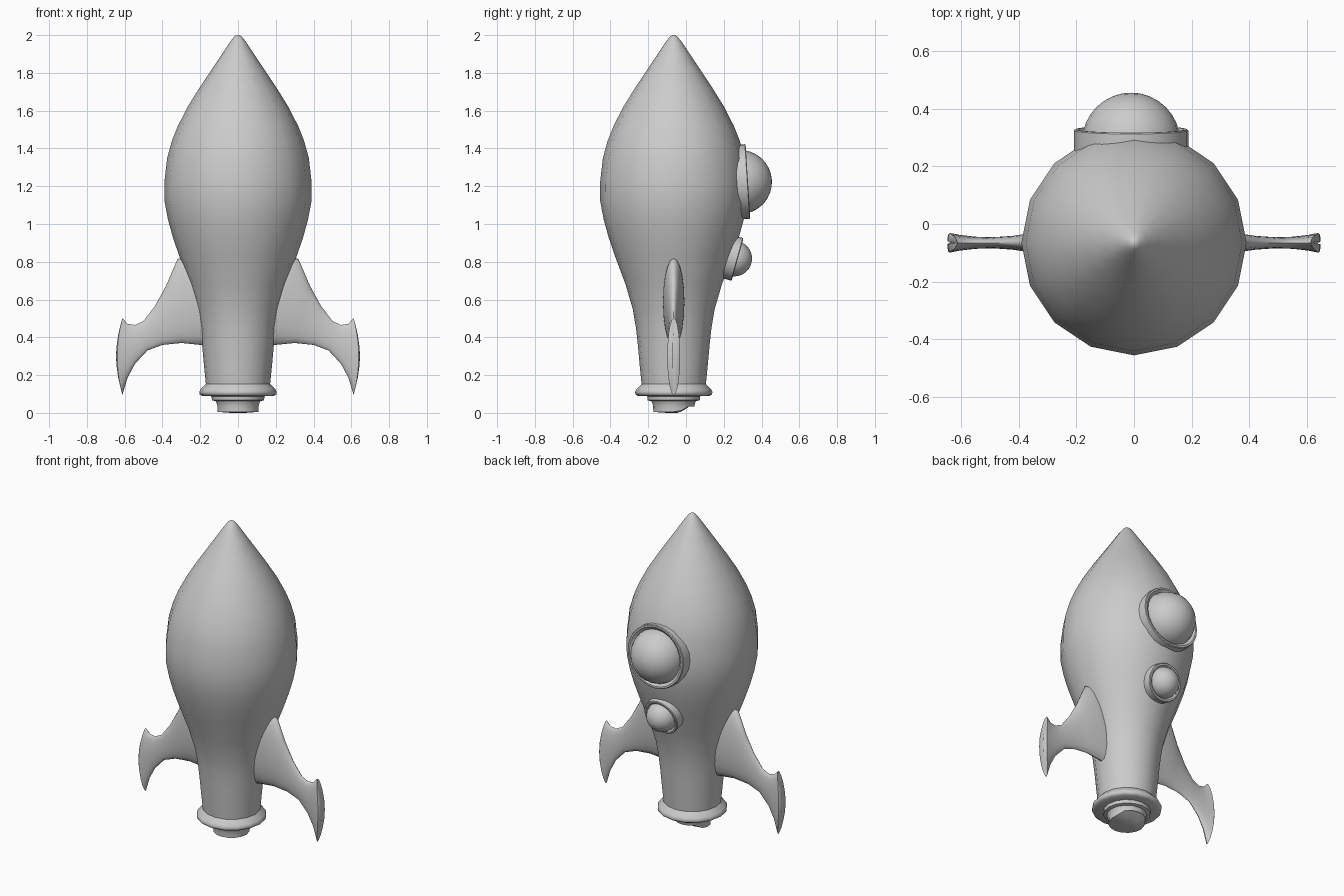
import bpy, bmesh, math
from mathutils import Vector, Matrix

if "Cube" in bpy.data.objects:
    bpy.data.objects.remove(bpy.data.objects["Cube"])

AXIS_Y = -0.065


def finish(name, bm, angle=40):
    bmesh.ops.remove_doubles(bm, verts=bm.verts, dist=1e-5)
    bmesh.ops.recalc_face_normals(bm, faces=bm.faces)
    me = bpy.data.meshes.new(name)
    bm.to_mesh(me)
    bm.free()
    ob = bpy.data.objects.new(name, me)
    bpy.context.collection.objects.link(ob)
    bpy.ops.object.select_all(action='DESELECT')
    ob.select_set(True)
    bpy.context.view_layer.objects.active = ob
    bpy.ops.object.shade_smooth_by_angle(angle=math.radians(angle))
    return ob


def loft(name, rings, caps=True, angle=40):
    bm = bmesh.new()
    vs = [[bm.verts.new(p) for p in r] for r in rings]
    n = len(rings[0])
    for a, b in zip(vs, vs[1:]):
        for i in range(n):
            j = (i + 1) % n
            bm.faces.new((a[i], a[j], b[j], b[i]))
    if caps:
        bm.faces.new(vs[0])
        bm.faces.new(vs[-1])
    return finish(name, bm, angle)


def lathe(name, profile, sides=16, matrix=None, caps=True, angle=40):
    m = matrix or Matrix.Translation((0, AXIS_Y, 0))
    rings = [[m @ Vector((r * math.cos(2 * math.pi * i / sides),
                          r * math.sin(2 * math.pi * i / sides), z))
              for i in range(sides)] for r, z in profile]
    return loft(name, rings, caps, angle)


# Hull
lathe("hull", [(.168, .13), (.18, .25), (.19, .36), (.20, .45), (.217, .55), (.255, .68),
               (.311, .83), (.345, .93), (.37, 1.02), (.389, 1.12), (.39, 1.22),
               (.375, 1.35), (.35, 1.44), (.318, 1.52), (.267, 1.62), (.205, 1.72),
               (.145, 1.81), (.085, 1.90), (.045, 1.96), (.022, 1.99), (.008, 2.0)])

# Base flange
lathe("base_flange", [(.165, .16), (.175, .148), (.198, .125), (.205, .112), (.203, .098),
                      (.19, .09), (.14, .088), (.138, .067), (.118, .062)], angle=50)

# Exhaust nozzle, lower edge cut away toward the back
rings = []
for r, z in [(.122, .07), (.113, .052), (.109, .035), (.108, .006), (.06, .001), (.01, 0)]:
    ring = []
    for i in range(16):
        a = 2 * math.pi * i / 16
        y = r * math.sin(a)
        lift = .6 * max(0, y - .03) if z < .03 else 0
        ring.append((r * math.cos(a), AXIS_Y + y, z + lift))
    rings.append(ring)
loft("exhaust_nozzle", rings, angle=50)


# Windows: rim with a recessed face and a glass dome
def window(name, centre, tilt, r_out, r_dome, depth, sink):
    m = (Matrix.Translation(centre) @ Matrix.Rotation(math.radians(tilt), 4, 'X')
         @ Matrix.Rotation(math.radians(-90), 4, 'X'))
    lathe(name + "_rim", [(r_out, -depth), (r_out, -.004), (r_out - .004, 0),
                          (r_out - .014, 0), (r_dome - .004, -.014), (r_dome - .004, -depth)],
          24, m, caps=False, angle=35)
    prof = [(max(r_dome * math.cos(t), 1e-4), r_dome * math.sin(t) - sink)
            for t in [math.pi / 2 * k / 8 for k in range(-1, 9)]]
    lathe(name + "_dome", prof, 24, m, angle=60)


window("large_window", (-.01, .328, 1.225), 3.6, .198, .17, .10, .043)
window("small_window", (-.01, .273, .812), -15.5, .117, .094, .07, .018)

# Side fins: (upper edge, lower edge, half thickness, outward bow)
SECTIONS = [((.25, .83), (.13, .345), .057, 0),
            ((.32, .815), (.20, .36), .056, 0),
            ((.38, .675), (.30, .37), .036, 0),
            ((.44, .565), (.40, .36), .024, 0),
            ((.50, .487), (.48, .33), .019, 0),
            ((.545, .465), (.545, .26), .021, .005),
            ((.585, .472), (.585, .185), .027, .017),
            ((.612, .502), (.612, .095), .034, .027),
            ((.613, .495), (.613, .105), .028, .032),
            ((.613, .47), (.613, .13), .004, .033)]


def fin(name, side):
    rings = []
    for (ux, uz), (lx, lz), t, bow in SECTIONS:
        ring = []
        for i in range(20):
            a = 2 * math.pi * i / 20
            s = math.cos(a)
            f = (1 + s) / 2
            ring.append((side * (lx + (ux - lx) * f + bow * (1 - s * s)),
                         AXIS_Y + t * math.sin(a), lz + (uz - lz) * f))
        rings.append(ring)
    loft(name, rings, angle=50)


fin("right_fin", 1)
fin("left_fin", -1)
